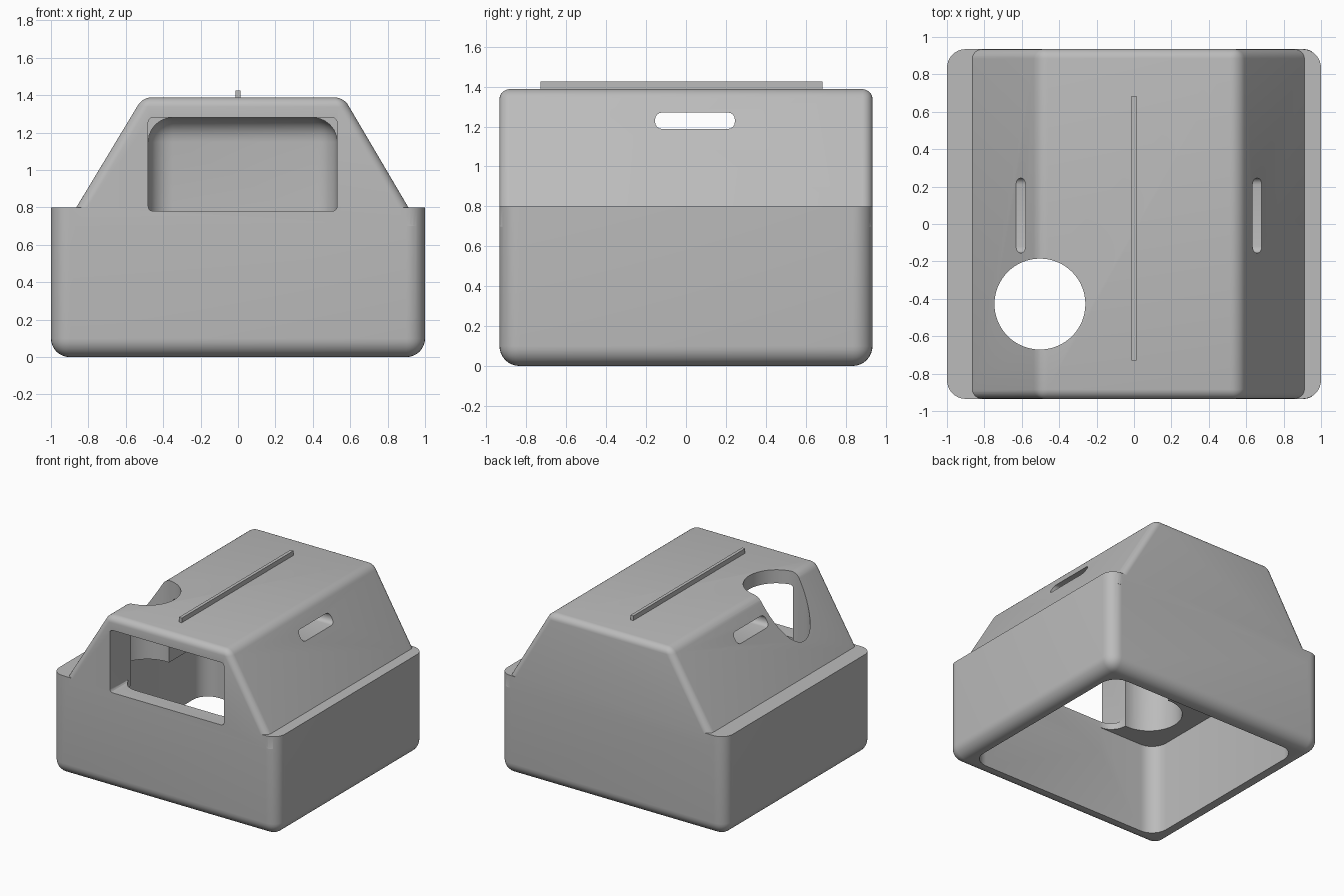
import bpy, bmesh, math

if "Cube" in bpy.data.objects:
    bpy.data.objects.remove(bpy.data.objects["Cube"])

grey = bpy.data.materials.new("light_grey")
grey.diffuse_color = (0.5, 0.5, 0.5, 1)
grey.use_nodes = True
grey.node_tree.nodes["Principled BSDF"].inputs["Base Color"].default_value = grey.diffuse_color


def make(name, bm):
    bmesh.ops.recalc_face_normals(bm, faces=bm.faces)
    me = bpy.data.meshes.new(name)
    bm.to_mesh(me)
    bm.free()
    me.materials.append(grey)
    ob = bpy.data.objects.new(name, me)
    bpy.context.collection.objects.link(ob)
    return ob


def block(name, x, y, z, top_x=None, radius=0, seg=6, pick=lambda a, b: True):
    """Box (or taper along x), rounding the edges chosen by pick(end_a, end_b)."""
    bm = bmesh.new()
    bmesh.ops.create_cube(bm, size=2)
    for v in bm.verts:
        up = v.co.z > 0
        xs = top_x if (up and top_x) else x
        v.co = (xs[v.co.x > 0], y[v.co.y > 0], z[up])
    if radius:
        edges = [e for e in bm.edges if pick(e.verts[0].co, e.verts[1].co)]
        bmesh.ops.bevel(bm, geom=edges, offset=radius, segments=seg,
                        profile=0.5, affect='EDGES', clamp_overlap=True)
    return make(name, bm)


def combine(target, tool, op):
    mod = target.modifiers.new(op.lower(), 'BOOLEAN')
    mod.object, mod.operation, mod.solver = tool, op, 'EXACT'
    bpy.context.view_layer.objects.active = target
    bpy.ops.object.modifier_apply(modifier=mod.name)
    bpy.data.objects.remove(tool, do_unlink=True)


def upright(a, b):
    return abs(a.z - b.z) > 0.01


# Lower tub: rounded corners and underside, sharp top rim
body = block("housing", (-1, 1), (-0.935, 0.935), (0, 0.8), radius=0.1, seg=8,
             pick=lambda a, b: min(a.z, b.z) < 0.01)

# Tapered upper housing
slope = 0.35 / 0.585
d = 0.1 * slope
upper = block("upper_housing", (-0.865 - d, 0.91 + d), (-0.935, 0.935), (0.7, 1.388),
              top_x=(-0.51, 0.565), radius=0.05,
              pick=lambda a, b: max(a.z, b.z) > 1)
combine(body, upper, 'UNION')

# Lower cavity, open underneath
combine(body, block("lower_cavity", (-0.87, 0.87), (-0.805, 0.805), (-0.2, 0.73),
                    radius=0.13, pick=upright), 'DIFFERENCE')
# Narrow upper cavity
combine(body, block("upper_cavity", (-0.48, 0.53), (-0.805, 0.805), (0.4, 1.28),
                    radius=0.13), 'DIFFERENCE')
# Front window
combine(body, block("window_cut", (-0.48, 0.53), (-1.1, -0.6), (0.78, 1.28), radius=0.025,
                    seg=3, pick=lambda a, b: abs(a.y - b.y) > 0.1), 'DIFFERENCE')
# Side slots, straight through both flanks
combine(body, block("slot_cut", (-1.2, 1.2), (-0.155, 0.245), (1.188, 1.27), radius=0.035,
                    seg=4, pick=lambda a, b: abs(a.x - b.x) > 0.1), 'DIFFERENCE')
# Round well through the left shoulder
bm = bmesh.new()
bmesh.ops.create_cone(bm, cap_ends=True, segments=64, radius1=0.243, radius2=0.243, depth=1.4)
bmesh.ops.translate(bm, verts=bm.verts, vec=(-0.503, -0.428, 1.2))
combine(body, make("well_cut", bm), 'DIFFERENCE')

# Thin rib along the top
block("top_rib", (-0.013, 0.013), (-0.73, 0.685), (1.37, 1.425))

# Smooth fillets, crisp edges
bpy.ops.object.select_all(action='DESELECT')
body.select_set(True)
bpy.context.view_layer.objects.active = body
bpy.ops.object.shade_smooth_by_angle(angle=math.radians(30))
